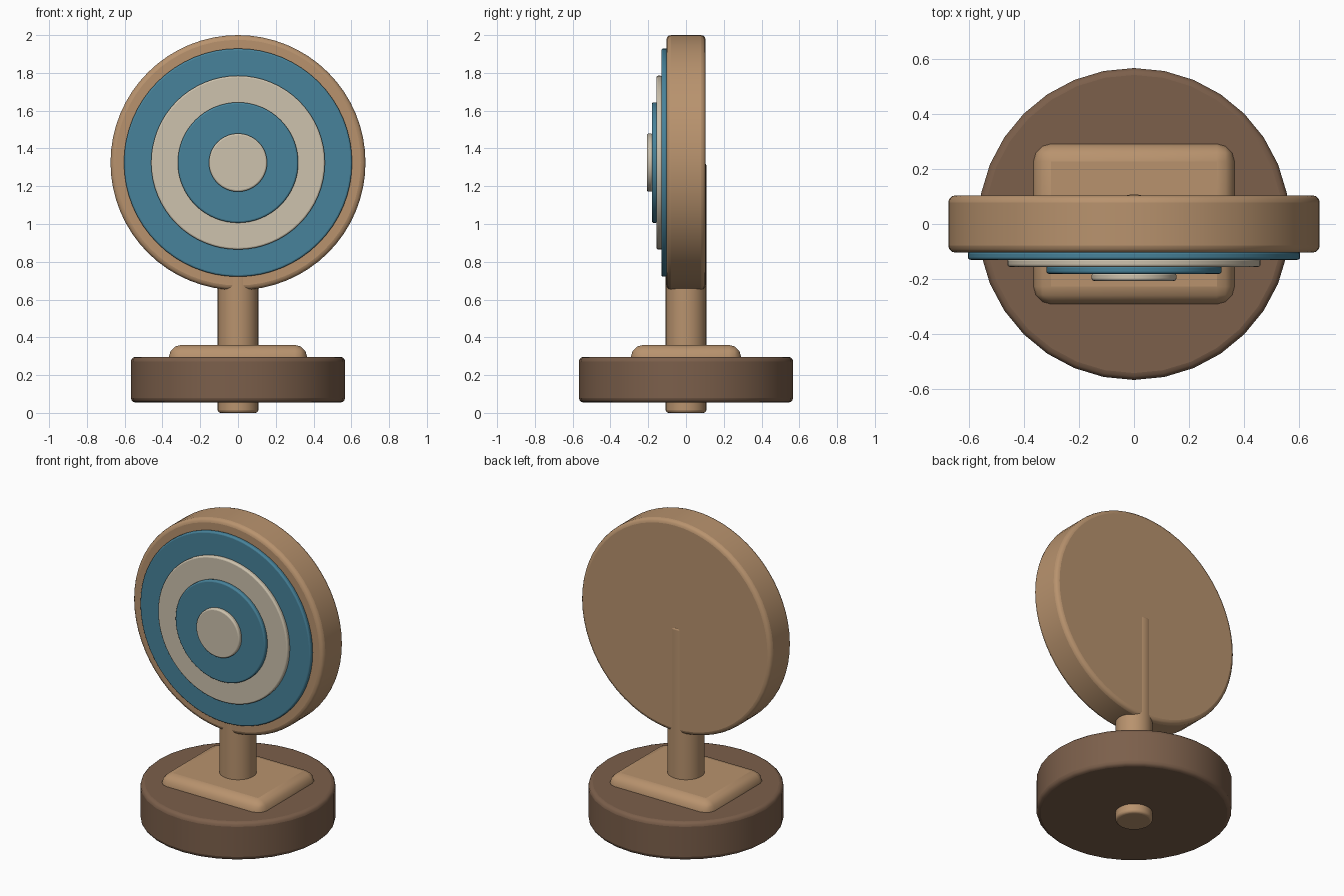
import bpy, math

if "Cube" in bpy.data.objects:
    bpy.data.objects.remove(bpy.data.objects["Cube"])


def material(name, rgb):
    m = bpy.data.materials.new(name)
    m.diffuse_color = (*rgb, 1)
    m.use_nodes = True
    m.node_tree.nodes["Principled BSDF"].inputs["Base Color"].default_value = m.diffuse_color
    return m


WOOD = material("light_wood", (0.48, 0.29, 0.155))
BROWN = material("dark_wood", (0.20, 0.115, 0.07))
BLUE = material("blue_paint", (0.063, 0.225, 0.325))
CREAM = material("cream_paint", (0.61, 0.54, 0.42))


def finish(ob, name, mat, bevel, segments):
    ob.name = name
    ob.data.materials.append(mat)
    b = ob.modifiers.new("rounded_edges", 'BEVEL')
    b.width = bevel
    b.segments = segments
    b.limit_method = 'ANGLE'
    b.angle_limit = math.radians(40)
    bpy.ops.object.shade_smooth_by_angle(angle=math.radians(35))


def disc(name, mat, radius, lo, hi, bevel, z=None, sides=32):
    """Upright cylinder from lo to hi in z, or facing the front in y when z is given."""
    mid = (lo + hi) / 2
    facing = z is not None
    bpy.ops.mesh.primitive_cylinder_add(
        vertices=sides, radius=radius, depth=hi - lo,
        location=(0, mid, z) if facing else (0, 0, mid),
        rotation=(math.pi / 2, 0, 0) if facing else (0, 0, 0))
    finish(bpy.context.object, name, mat, bevel, 3)


# Stand: base, mounting plate and post
disc("base", BROWN, 0.567, 0.055, 0.297, 0.025)
bpy.ops.mesh.primitive_cube_add(size=1, location=(0, 0, 0.23))
plate = bpy.context.object
plate.scale = (0.732, 0.584, 0.26)
bpy.ops.object.transform_apply(location=False, rotation=False, scale=True)
finish(plate, "mounting_plate", WOOD, 0.065, 3)
disc("post", WOOD, 0.108, 0.0, 1.325, 0.015)

# Target board
CENTRE = 1.325
disc("target_board", WOOD, 0.675, -0.104, 0.104, 0.025, CENTRE, 64)

# Stepped rings on the front
rings = [("outer_ring", BLUE, 0.604, -0.130),
         ("middle_ring", CREAM, 0.460, -0.156),
         ("inner_ring", BLUE, 0.319, -0.181),
         ("bullseye", CREAM, 0.154, -0.207)]
for name, mat, radius, front in rings:
    disc(name, mat, radius, front, front + 0.03, 0.009, CENTRE, 64)
